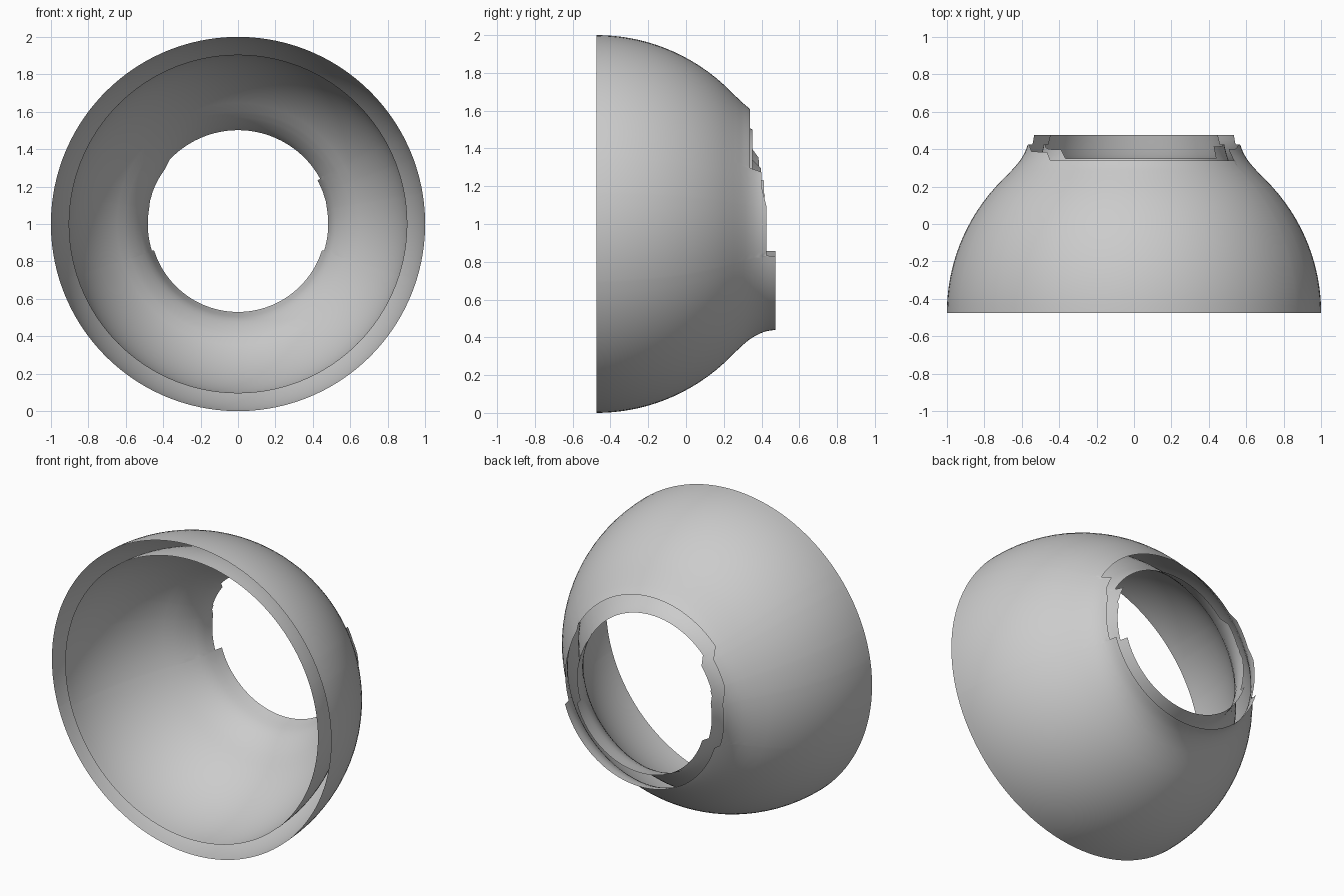
import bpy, bmesh, math

cube = bpy.data.objects.get("Cube")
if cube:
    bpy.data.objects.remove(cube, do_unlink=True)

grey = bpy.data.materials.new("plain grey")
grey.use_nodes = True
grey.diffuse_color = (0.6, 0.6, 0.6, 1)
grey.node_tree.nodes["Principled BSDF"].inputs["Base Color"].default_value = (0.6, 0.6, 0.6, 1)

FRONT = -0.475
BLEND = 0.25     # where the dome starts to flare into the collar

# Stepped back edge: (angle above the horizontal, depth), up each side
LEFT_EDGE = [(-90, 0.475), (-17.6, 0.475), (-17.2, 0.425), (10, 0.425), (20, 0.4),
             (28.5, 0.4), (29, 0.338), (90, 0.338)]
RIGHT_EDGE = [(-90, 0.475), (-17.6, 0.475), (-17.2, 0.425), (10, 0.425), (20, 0.387),
              (37, 0.385), (43, 0.338), (90, 0.338)]

# Collar profiles: (depth, radius)
OUTER_COLLAR = [(0.25, 0.689), (0.3, 0.641), (0.34, 0.608), (0.38, 0.584),
                (0.425, 0.567), (0.475, 0.56)]
INNER_COLLAR = [(0.2, 0.603), (0.25, 0.56), (0.3, 0.526), (0.34, 0.505), (0.38, 0.492),
                (0.425, 0.482), (0.475, 0.47)]


def lookup(table, x):
    """Linear interpolation in a table of pairs."""
    for (x0, v0), (x1, v1) in zip(table, table[1:]):
        if x <= x1:
            return v0 + (v1 - v0) * max(0, x - x0) / (x1 - x0)
    return table[-1][1]


def columns():
    """Angles round the axis with the matching depth of the back edge."""
    def side(edge):
        angles = sorted(set(range(-90, 91, 3)) | {a for a, _ in edge})
        return [(a, lookup(edge, a)) for a in angles]
    left = side(LEFT_EDGE)
    right = [(180 - a, d) for a, d in reversed(side(RIGHT_EDGE))]
    return left + right[1:-1]


def make_shell(name, size, collar, lift, inward):
    """Open dome turned about the y axis, ending in the stepped back edge."""
    start = collar[0][0]

    def radius(y):
        if y <= start:
            return math.sqrt(size ** 2 - (y - FRONT) ** 2)
        return lookup(collar, y)

    bm = bmesh.new()
    rings = []
    for angle, depth in columns():
        a = math.radians(angle)
        if math.sin(a) > 0.3:
            depth += lift
        ys = [FRONT + (start - FRONT) * i / 16 for i in range(17)]
        ys += [start + (depth - start) * i / 8 for i in range(1, 9)]
        rings.append([bm.verts.new((radius(y) * math.cos(a), y, 1 + radius(y) * math.sin(a)))
                      for y in ys])
    for p, q in zip(rings, rings[1:] + rings[:1]):
        for i in range(len(p) - 1):
            bm.faces.new((p[i], p[i + 1], q[i + 1], q[i]))
    # Point the normals away from the axis, or towards it for the lining
    bm.normal_update()
    for f in bm.faces:
        c = f.calc_center_median()
        outward = f.normal.x * c.x + f.normal.z * (c.z - 1) > 0
        if outward == inward:
            f.normal_flip()
    mesh = bpy.data.meshes.new(name)
    bm.to_mesh(mesh)
    bm.free()
    mesh.materials.append(grey)
    mesh.shade_smooth()
    obj = bpy.data.objects.new(name, mesh)
    bpy.context.collection.objects.link(obj)


# Two separate skins with an open gap between them
make_shell("outer_dome", 1.0, OUTER_COLLAR, 0, False)
make_shell("inner_lining", 0.905, INNER_COLLAR, 0.013, True)
